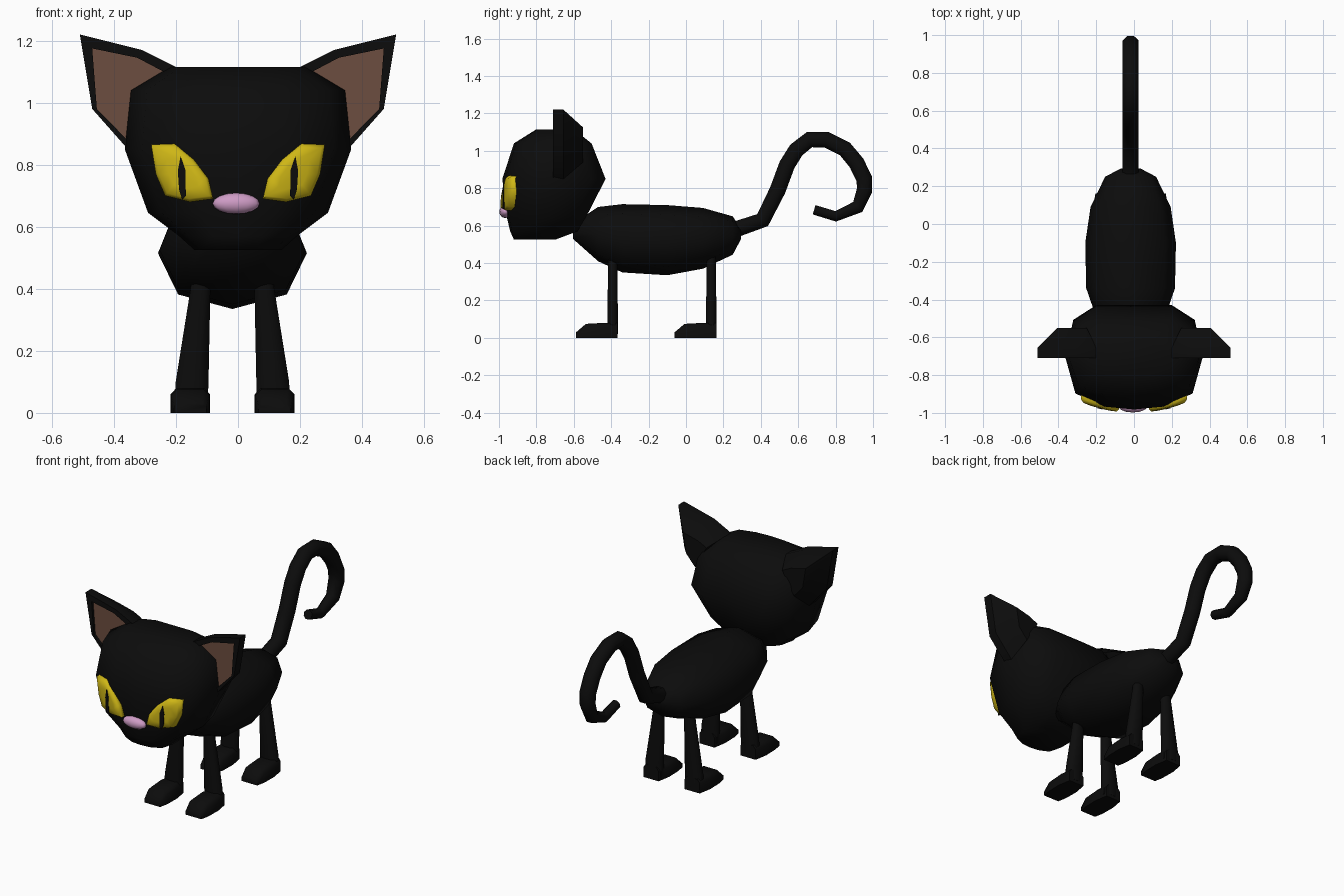
import bpy, bmesh, math
from mathutils import Vector

if "Cube" in bpy.data.objects:
    bpy.data.objects.remove(bpy.data.objects["Cube"])

CX = -0.018  # body, legs and tail sit slightly left of centre


def mat(name, rgb):
    m = bpy.data.materials.new(name)
    m.diffuse_color = (*rgb, 1)
    m.use_nodes = True
    m.node_tree.nodes["Principled BSDF"].inputs["Base Color"].default_value = m.diffuse_color
    return m


BLACK = mat("black fur", (0.0036, 0.0036, 0.0036))
YELLOW = mat("yellow eye", (0.62, 0.47, 0.008))
BROWN = mat("brown inner ear", (0.15, 0.075, 0.05))
PINK = mat("pink nose", (0.62, 0.33, 0.56))


def loft(name, rings, mats, angle=60, end_mat=0):
    """Skin a list of equal-length point rings and cap both ends."""
    bm = bmesh.new()
    vs = [[bm.verts.new(p) for p in r] for r in rings]
    n = len(rings[0])
    for a, b in zip(vs, vs[1:]):
        for i in range(n):
            bm.faces.new((a[i], a[(i + 1) % n], b[(i + 1) % n], b[i]))
    bm.faces.new(vs[0])
    bm.faces.new(vs[-1]).material_index = end_mat
    bmesh.ops.recalc_face_normals(bm, faces=bm.faces)
    me = bpy.data.meshes.new(name)
    bm.to_mesh(me)
    bm.free()
    for m in mats:
        me.materials.append(m)
    ob = bpy.data.objects.new(name, me)
    bpy.context.collection.objects.link(ob)
    bpy.ops.object.select_all(action='DESELECT')
    ob.select_set(True)
    bpy.context.view_layer.objects.active = ob
    bpy.ops.object.shade_smooth_by_angle(angle=math.radians(angle))
    return ob


def mirrored(half):
    """Close a half outline (first and last points on the axis)."""
    return half + [(-x, y) for x, y in half[-2:0:-1]]


# Head: horizontal rings, y given as a fraction from front (0) to back (1)
head_plan = mirrored([(0, 0), (.42, .027), (.85, .153), (1, .51), (.88, .86), (.55, 1), (0, 1)])
head_rows = [(.525, .14, -.92, -.70), (.57, .19, -.94, -.58), (.645, .29, -.958, -.535),
             (.85, .365, -.982, -.43), (1.04, .345, -.92, -.505), (1.115, .22, -.80, -.60)]
loft("head", [[(x * w, f + (b - f) * t, z) for x, t in head_plan]
              for z, w, f, b in head_rows], [BLACK], 80)

# Body: upright rings from chest to rump
section = mirrored([(0, -1), (.73, -.75), (1, -.04), (.76, .72), (0, 1)])
body_rows = [(-.605, .09, .53, .61), (-.47, .19, .41, .70), (-.34, .235, .35, .715),
             (-.10, .24, .335, .71), (.09, .212, .37, .695), (.25, .135, .445, .65),
             (.295, .05, .53, .58)]
loft("body", [[(CX + x * w, y, (lo + hi) / 2 + z * (hi - lo) / 2) for x, z in section]
              for y, w, lo, hi in body_rows], [BLACK], 80)

# Legs and paws
circle8 = [(math.cos(math.pi * (i + .5) / 4) * 1.08, math.sin(math.pi * (i + .5) / 4) * 1.08)
           for i in range(8)]
leg_rows = [(.47, .100, .030, .022), (.40, .103, .032, .025), (.10, .130, .053, .028),
            (.02, .133, .053, .028)]
paw_rows = [(-.196, .052, .030), (-.143, .062, .075), (-.053, .064, .080), (.027, .050, .08)]
paw_box = [(-1, 0), (1, 0), (1, .75), (.7, 1), (-.7, 1), (-1, .75)]
for end, y0 in (("front", -.392), ("back", .135)):
    for side, s in (("left", -1), ("right", 1)):
        loft(f"{end}_leg_{side}", [[(CX + s * (cx + x * hx), y0 + y * hy, z) for x, y in circle8]
                                   for z, cx, hx, hy in leg_rows], [BLACK])
        loft(f"{end}_paw_{side}", [[(CX + s * (.136 + x * hx), y0 + y, z * h) for x, z in paw_box]
                                   for y, hx, h in paw_rows], [BLACK])

# Tail: eight-sided tube swept along a curl
path = [(.25, .575), (.41, .63), (.49, .79), (.54, .925), (.59, 1.005), (.66, 1.06), (.75, 1.06),
        (.85, 1.01), (.912, .935), (.953, .85), (.955, .79), (.918, .70), (.80, .65), (.685, .685)]
rings = []
for i, p in enumerate(path):
    t = Vector(path[min(i + 1, len(path) - 1)]) - Vector(path[max(i - 1, 0)])
    t.normalize()
    r = .043 if i < 10 else (.042, .036, .028, .026)[i - 10]
    rings.append([(CX + r * c, p[0] - t.y * r * s, p[1] + t.x * r * s) for c, s in circle8])
loft("tail", rings, [BLACK], 80)

# Ears: outline, narrowing to the back, with a shallow brown dish in front
ear = [(.51, 1.22), (.31, 1.17), (.20, 1.115), (.28, .98), (.355, .85), (.47, .98)]
dish = [(.47, 1.175), (.325, 1.145), (.23, 1.095), (.30, .99), (.362, .885), (.455, .98)]

# Eyes: domed almond plates following the slant of the face
eye = [(.28, .865), (.205, .868), (.145, .82), (.095, .755), (.08, .69), (.155, .68),
       (.235, .70), (.265, .77)]
pupil = [(.185, .828), (.170, .785), (.168, .70), (.18, .688), (.190, .72), (.194, .78)]


def slant(x):
    return -.955 + .26 * (x - .08)


def shrink(pts, f, cx, cz):
    return [(cx + (x - cx) * f, cz + (z - cz) * f) for x, z in pts]


for side, s in (("left", -1), ("right", 1)):
    ear_rings = [(shrink(ear, .5, .30, 1.03), -.55), (ear, -.655), (ear, -.71),
                 (dish, -.71), (dish, -.695)]
    loft(f"ear_{side}", [[(s * x, y, z) for x, z in pts] for pts, y in ear_rings],
         [BLACK, BROWN], 35, end_mat=1)
    eye_rings = [(1, 0), (1, .025), (.88, .041), (.5, .046), (.1, .047)]
    loft(f"eye_{side}", [[(s * x, slant(x) - d, z) for x, z in shrink(eye, f, .18, .77)]
                         for f, d in eye_rings], [YELLOW], 80)
    loft(f"pupil_{side}", [[(s * x, slant(x) - d, z) for x, z in pupil] for d in (.042, .050)],
         [BLACK])

# Nose
bpy.ops.mesh.primitive_uv_sphere_add(segments=12, ring_count=8, location=(-.006, -.966, .675))
nose = bpy.context.object
nose.name = "nose"
nose.scale = (.076, .032, .034)
nose.data.materials.append(PINK)
bpy.ops.object.shade_smooth()
